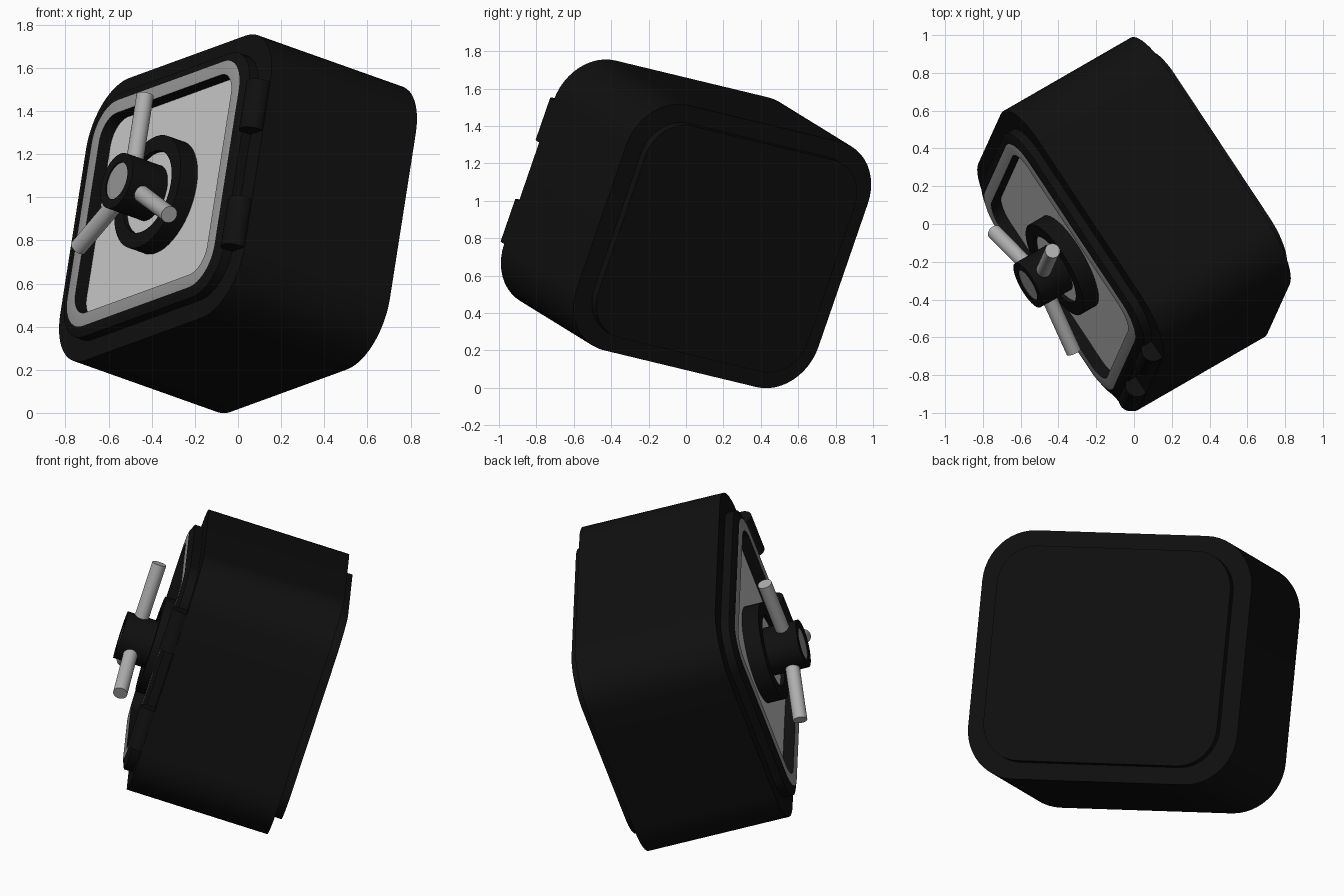
import bpy, bmesh, math
from mathutils import Matrix, Vector

if "Cube" in bpy.data.objects:
    bpy.data.objects.remove(bpy.data.objects["Cube"])

# Tilted frame of the safe: u = door right, v = door up, n = door outward
n = Vector((-0.828, -0.477, 0.294)).normalized()
v = Vector((0.158, 0.329, 0.931))
v = (v - n * v.dot(n)).normalized()
u = v.cross(n)
FRAME = Matrix.Translation((0, 0, 0.877)) @ Matrix((u, v, n)).transposed().to_4x4()


def material(name, g):
    m = bpy.data.materials.new(name)
    m.diffuse_color = (g, g, g, 1)
    m.use_nodes = True
    m.node_tree.nodes["Principled BSDF"].inputs["Base Color"].default_value = m.diffuse_color
    return m


BLACK = material("black_steel", 0.005)
GREY = material("grey_trim", 0.32)
LIGHT = material("light_panel", 0.62)
ROD = material("handle_metal", 0.43)


def rounded_rect(a, b, r, z, seg=12):
    """Outline with half sizes a, b and corner radius r at height z."""
    pts = []
    for k, (sx, sy) in enumerate([(1, 1), (-1, 1), (-1, -1), (1, -1)]):
        for i in range(seg + 1):
            t = math.pi / 2 * (k + i / seg)
            pts.append((sx * (a - r) + r * math.cos(t), sy * (b - r) + r * math.sin(t), z))
    return pts


def circle(r, z, seg=48):
    return [(r * math.cos(2 * math.pi * i / seg), r * math.sin(2 * math.pi * i / seg), z)
            for i in range(seg)]


def loft(name, outlines, bands, mats, local=Matrix()):
    """Skin outlines in order and cap both ends; bands: material of each band, then of the last cap."""
    bm = bmesh.new()
    rings = [[bm.verts.new(p) for p in o] for o in outlines]
    bm.faces.new(rings[0][::-1])
    for k in range(len(rings) - 1):
        lo, hi = rings[k], rings[k + 1]
        for i in range(len(lo)):
            j = (i + 1) % len(lo)
            bm.faces.new((lo[i], lo[j], hi[j], hi[i])).material_index = bands[k]
    bm.faces.new(rings[-1]).material_index = bands[-1]
    me = bpy.data.meshes.new(name)
    bm.to_mesh(me)
    bm.free()
    for m in mats:
        me.materials.append(m)
    ob = bpy.data.objects.new(name, me)
    bpy.context.collection.objects.link(ob)
    ob.matrix_world = FRAME @ local
    bpy.ops.object.select_all(action='DESELECT')
    ob.select_set(True)
    bpy.context.view_layer.objects.active = ob
    bpy.ops.object.shade_smooth_by_angle(angle=math.radians(30))
    return ob


# Main box and raised back plate
loft("body", [rounded_rect(0.79, 0.70, 0.29, z) for z in (-0.407, 0.407)], [0, 0], [BLACK])
loft("back_plate", [rounded_rect(0.685, 0.605, 0.22, z) for z in (-0.457, -0.38)], [0, 0], [BLACK])

# Door: black rim, grey trim, recess wall and light panel
loft("door",
     [rounded_rect(0.685, 0.605, 0.22, 0.38),
      rounded_rect(0.685, 0.605, 0.22, 0.455),
      rounded_rect(0.63, 0.56, 0.175, 0.475),
      rounded_rect(0.565, 0.495, 0.12, 0.475),
      rounded_rect(0.565, 0.495, 0.12, 0.412)],
     [0, 0, 1, 0, 2], [BLACK, GREY, LIGHT])

# Dial: black collar around a light disc
loft("dial_collar",
     [circle(0.275, 0.40), circle(0.275, 0.507), circle(0.20, 0.507), circle(0.20, 0.485)],
     [0, 0, 0, 1], [BLACK, LIGHT])

# Hub with a grey cap
loft("handle_hub",
     [circle(0.135, 0.48), circle(0.135, 0.68), circle(0.09, 0.68), circle(0.09, 0.674)],
     [0, 0, 0, 1], [BLACK, GREY])

# Three handle rods
for k in range(3):
    turn = Matrix.Rotation(k * 2 * math.pi / 3, 4, 'Z') @ Matrix.Rotation(-math.pi / 2, 4, 'X')
    loft(f"handle_rod_{k + 1}", [circle(0.04, 0.05, 32), circle(0.04, 0.45, 32)],
         [0, 0], [ROD], Matrix.Translation((0, 0, 0.60)) @ turn)

# Two hinge barrels on the right side of the door
for name, y in (("upper_hinge", 0.29), ("lower_hinge", -0.29)):
    loft(name, [circle(0.06, -0.12, 32), circle(0.06, 0.12, 32)], [0, 0], [BLACK],
         Matrix.Translation((0.73, y, 0.43)) @ Matrix.Rotation(-math.pi / 2, 4, 'X'))
